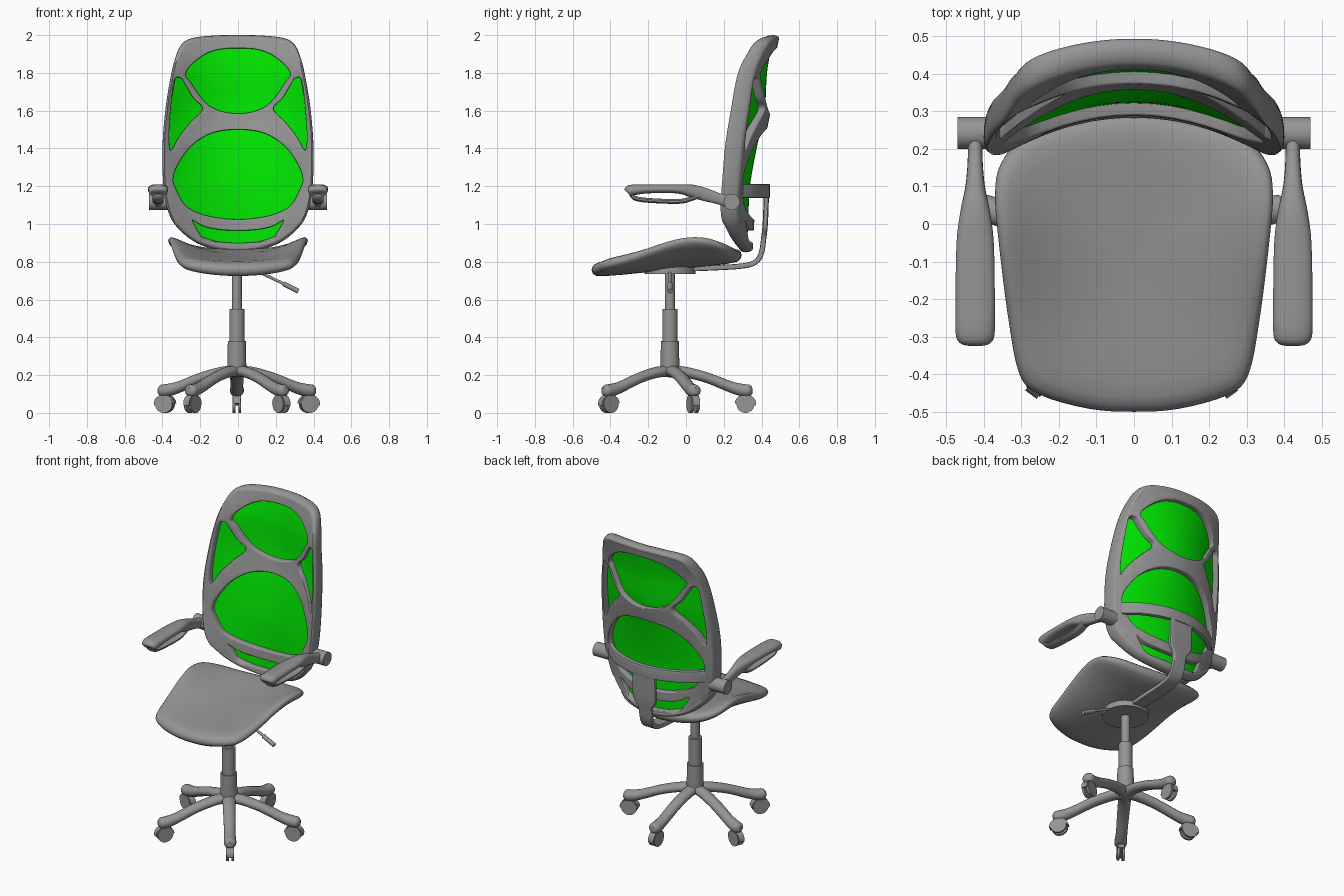
import bpy, bmesh
from math import sin, cos, pi, radians, exp
from mathutils import Vector as V

if "Cube" in bpy.data.objects:
    bpy.data.objects.remove(bpy.data.objects["Cube"])

CX, CY = -0.006, -0.085          # axis of the pedestal


def material(name, rgb):
    m = bpy.data.materials.new(name)
    m.diffuse_color = (*rgb, 1)
    m.use_nodes = True
    m.node_tree.nodes["Principled BSDF"].inputs["Base Color"].default_value = m.diffuse_color
    return m


GREY = material("dark_grey", (0.3, 0.3, 0.3))
GREEN = material("green_mesh", (0.0, 0.78, 0.0))


def finish(name, bm, angle=40, mat=GREY):
    bmesh.ops.recalc_face_normals(bm, faces=bm.faces)
    me = bpy.data.meshes.new(name)
    bm.to_mesh(me)
    bm.free()
    me.shade_smooth()
    me.set_sharp_from_angle(angle=radians(angle))
    me.materials.clear()
    me.materials.append(mat)
    ob = bpy.data.objects.new(name, me)
    bpy.context.collection.objects.link(ob)
    return ob


def spline(pts, k=5, closed=False):
    """Catmull-Rom resampling of tuples of any length."""
    n, out = len(pts), []
    get = (lambda i: pts[i % n]) if closed else (lambda i: pts[max(0, min(n - 1, i))])
    for i in range(n if closed else n - 1):
        a, b, c, d = (get(i + j) for j in (-1, 0, 1, 2))
        for s in range(k):
            t = s / k
            out.append(tuple(0.5 * (2 * q + (r - p) * t + (2 * p - 5 * q + 4 * r - w) * t * t
                                    + (3 * q - p - 3 * r + w) * t ** 3)
                             for p, q, r, w in zip(a, b, c, d)))
    return out if closed else out + [tuple(pts[-1])]


def mirrored(half, k=5):
    """Closed symmetric loop from points that run from x=0 to x=0."""
    return spline(half + [(-x, z) for x, z in half[::-1] if x > 0], k, True)


def loft(name, rings, angle=40, closed=False):
    bm = bmesh.new()
    rows = [[bm.verts.new(p) for p in r] for r in rings]
    n = len(rows[0])
    for a, b in zip(rows, rows[1:] + (rows[:1] if closed else [])):
        for i in range(n):
            bm.faces.new((a[i], a[(i + 1) % n], b[(i + 1) % n], b[i]))
    if not closed:
        bm.faces.new(rows[0])
        bm.faces.new(rows[-1][::-1])
    return finish(name, bm, angle)


def sweep(name, stations, side, p=2, n=16, angle=40):
    """Stations are (x, y, z, half width along side, half height)."""
    side, rings = V(side).normalized(), []
    pos = [V(s[:3]) for s in stations]
    for i, s in enumerate(stations):
        tan = pos[min(i + 1, len(pos) - 1)] - pos[max(i - 1, 0)]
        up = side.cross(tan).normalized()
        ring = []
        for j in range(n):
            a = 2 * pi * (j + 0.5) / n
            c, d = cos(a), sin(a)
            ring.append(pos[i] + side * s[3] * abs(c) ** (2 / p) * (1 if c > 0 else -1)
                        + up * s[4] * abs(d) ** (2 / p) * (1 if d > 0 else -1))
        rings.append(ring)
    return loft(name, rings, angle)


def rod(name, a, b, r, side, n=24):
    return sweep(name, [(*a, r, r), (*b, r, r)], side, n=n)


# ---------- pedestal ----------
prof = [(0.03, 0.195), (0.05, 0.205), (0.05, 0.24), (0.048, 0.38), (0.04, 0.38), (0.04, 0.55),
        (0.027, 0.55), (0.027, 0.75)]
loft("gas_column", [[(CX + r * cos(2 * pi * j / 32), CY + r * sin(2 * pi * j / 32), z)
                     for j in range(32)] for r, z in prof])

leg_prof = [(0.0, 0.218, 0.038, 0.03), (0.08, 0.216, 0.038, 0.029), (0.2, 0.185, 0.036, 0.028),
            (0.32, 0.138, 0.034, 0.03), (0.385, 0.12, 0.037, 0.034), (0.42, 0.118, 0.035, 0.032),
            (0.436, 0.118, 0.018, 0.018)]
for i in range(5):
    ang = pi / 2 + i * 2 * pi / 5
    d, s = V((cos(ang), sin(ang), 0)), V((-sin(ang), cos(ang), 0))
    hub = V((CX, CY, 0))
    sweep(f"base_leg_{i}", [(*(hub + d * r + V((0, 0, z))), w, h)
                            for r, z, w, h in spline(leg_prof, 4)], s)
    c = hub + d * 0.4 + V((0, 0, 0.048))
    for k in (-1, 1):
        rod(f"caster_wheel_{i}_{k}", c + s * k * 0.008, c + s * k * 0.023, 0.048, d)
    # half-round hood over the wheels, and its pin
    hood = [c + d * 0.057 * cos(t) + V((0, 0, 0.05 * sin(t)))
            for t in (radians(-10 + 17 * j) for j in range(12))]
    loft(f"caster_hood_{i}", [[p + s * w for p in hood] for w in (-0.019, 0.019)])
    rod(f"caster_pin_{i}", c, c + V((0, 0, 0.07)), 0.014, s, 12)

# ---------- seat ----------
outline = mirrored([(0, -0.5), (0.12, -0.492), (0.25, -0.455), (0.305, -0.4), (0.335, -0.25),
                    (0.36, -0.05), (0.37, 0.08), (0.355, 0.16), (0.3, 0.225), (0.2, 0.265),
                    (0, 0.295)], 4)


def seat_z(x, y, off):
    """Saddle whose sides rise, with a bowl-shaped underside."""
    w = (x / 0.37) ** 2
    k = 0.03 + 0.075 * exp(-((y + 0.02) / 0.26) ** 2)
    return 0.757 + 0.1 * (y + 0.5) + k * w ** 1.2 + off * (1 - 0.5 * w if off < 0 else 1)


cushion = [(0.02, 0.034), (0.25, 0.035), (0.5, 0.037), (0.65, 0.038), (0.8, 0.039), (0.9, 0.036),
           (0.96, 0.028), (0.99, 0.014), (1, 0), (0.985, -0.02), (0.94, -0.034), (0.8, -0.04),
           (0.6, -0.042), (0.3, -0.042), (0.02, -0.042)]
rings = []
for s, off in cushion:
    pts = [(x * s, -0.1 + (y + 0.1) * s) for x, y in outline]
    rings.append([(x, y, seat_z(x, y, off)) for x, y in pts])
loft("seat", rings, 60)
rod("seat_mount_plate", (CX, CY, 0.735), (CX, CY, 0.79), 0.135, (1, 0, 0), 40)
rod("lever_rod", (0.05, CY, 0.775), (0.25, CY, 0.68), 0.008, (0, 1, 0), 12)
rod("lever_paddle", (0.24, CY, 0.684), (0.32, CY, 0.644), 0.013, (0, 1, 0), 12)

# ---------- backrest ----------
# height, depth of the centre line, how far the sides wrap forward
shape = spline([(0.85, 0.318, 0.13), (1.0, 0.325, 0.14), (1.2, 0.335, 0.118), (1.4, 0.37, 0.135),
                (1.6, 0.412, 0.158), (1.8, 0.425, 0.155), (1.95, 0.45, 0.125), (2.0, 0.462, 0.11)], 6)


def bend(x, z, t):
    """Point of the backrest; t is the offset to the rear, thicker at the sides."""
    q = max(shape[0][0], min(shape[-1][0] - 1e-6, z))
    a, b = next((a, b) for a, b in zip(shape, shape[1:]) if q <= b[0])
    f = (q - a[0]) / (b[0] - a[0])
    w = (x / 0.4) ** 2
    y = a[1] + (b[1] - a[1]) * f - (a[2] + (b[2] - a[2]) * f) * w
    return (x, y + t * (1 + 0.6 * w if t > 0 else 1), z)


def curved_plate(name, loops, half, bevel, mat=GREY):
    """Flat outline with holes, cut into a grid and bent to the backrest."""
    cu = bpy.data.curves.new(name, 'CURVE')
    cu.dimensions, cu.fill_mode = '2D', 'BOTH'
    cu.extrude, cu.bevel_depth, cu.bevel_resolution, cu.offset = half - bevel, bevel, 2, -bevel
    for loop in loops:
        sp = cu.splines.new('POLY')
        sp.points.add(len(loop) - 1)
        for p, (x, z) in zip(sp.points, loop):
            p.co = (x, z, 0, 1)
        sp.use_cyclic_u = True
    tmp = bpy.data.objects.new(name + "_flat", cu)
    bpy.context.collection.objects.link(tmp)
    dg = bpy.context.evaluated_depsgraph_get()
    me = bpy.data.meshes.new_from_object(tmp.evaluated_get(dg))
    bm = bmesh.new()
    bm.from_mesh(me)
    bpy.data.objects.remove(tmp)
    bpy.data.meshes.remove(me)
    bmesh.ops.remove_doubles(bm, verts=bm.verts, dist=1e-5)
    cuts = [((x * 0.05, 0, 0), (1, 0, 0)) for x in range(-8, 9)]
    cuts += [((0, 0.85 + z * 0.05, 0), (0, 1, 0)) for z in range(24)]
    for co, no in cuts:
        bmesh.ops.bisect_plane(bm, geom=bm.verts[:] + bm.edges[:] + bm.faces[:],
                               dist=1e-5, plane_co=co, plane_no=no)
    for v in bm.verts:
        v.co = bend(v.co.x, v.co.y, -v.co.z)
    return finish(name, bm, 40, mat)


rim = mirrored([(0, 0.85), (0.12, 0.865), (0.22, 0.9), (0.3, 0.96), (0.36, 1.04), (0.393, 1.18),
                (0.4, 1.4), (0.385, 1.6), (0.362, 1.75), (0.335, 1.87), (0.3, 1.95),
                (0.24, 1.985), (0.12, 1.998), (0, 2.0)])
top_hole = [(0, 1.585), (0.08, 1.595), (0.15, 1.625), (0.2, 1.675), (0.25, 1.75), (0.277, 1.79),
            (0.25, 1.84), (0.17, 1.9), (0.09, 1.925), (0, 1.93)]
main_hole = [(0, 1.025), (0.1, 1.032), (0.2, 1.055), (0.28, 1.1), (0.33, 1.19), (0.343, 1.24),
             (0.32, 1.31), (0.25, 1.41), (0.14, 1.48), (0, 1.5)]
low_hole = [(0, 0.9), (0.1, 0.905), (0.175, 0.916), (0.21, 0.96), (0.24, 1.014), (0.232, 1.015),
            (0.18, 0.987), (0.1, 0.97), (0, 0.965)]
wing = spline([(0.335, 1.765), (0.3, 1.77), (0.28, 1.74), (0.235, 1.665), (0.187, 1.61),
               (0.25, 1.54), (0.31, 1.465), (0.357, 1.39), (0.364, 1.5), (0.352, 1.65)], 5, True)

# rounded roll around the outside, wider at the top and bottom than at the sides
inner, roll = [], []
for i, p in enumerate(rim):
    tan = V(rim[(i + 1) % len(rim)]) - V(rim[i - 1])
    n = V((tan.y, -tan.x)).normalized()
    w = 0.022 if abs(p[0]) < 0.33 else 0.013
    inner.append(tuple(V(p) - n * w * 0.7))
    roll.append([bend(*(V(p) + n * w * (cos(a) - 1)), 0.037 * sin(a))
                 for a in (2 * pi * j / 14 for j in range(14))])
loft("back_rim_roll", roll, 60, True)
curved_plate("back_frame", [inner, mirrored(top_hole), mirrored(main_hole), mirrored(low_hole),
                            wing, [(-x, z) for x, z in wing]], 0.036, 0.006)
curved_plate("back_mesh", [[(x * 0.95, 1.43 + (z - 1.43) * 0.96) for x, z in rim]],
             0.004, 0.0, GREEN)

# rear brace and the stem that carries the backrest
band = [(-0.335, 0.29), (-0.25, 0.36), (-0.12, 0.415), (0, 0.43), (0.12, 0.415), (0.25, 0.36),
        (0.335, 0.29)]
sweep("back_brace", [(x, y, 1.175, 0.037, 0.015) for x, y in spline(band, 4)], (0, 0, 1), 8)
stem = [(0.427, 1.2, 0.08), (0.422, 1.05, 0.08), (0.418, 0.98, 0.078), (0.412, 0.93, 0.047),
        (0.4, 0.85, 0.043), (0.37, 0.8, 0.043), (0.3, 0.778, 0.043), (0.15, 0.768, 0.043),
        (0.0, 0.762, 0.043)]
sweep("back_stem", [(0, y, z, w, 0.014) for y, z, w in spline(stem, 4)], (1, 0, 0), 8)

# ---------- armrests ----------
pad = [(-0.313, 1.168, 0.036, 0.014), (-0.306, 1.173, 0.048, 0.028), (-0.28, 1.18, 0.053, 0.029),
       (-0.2, 1.186, 0.053, 0.024), (-0.05, 1.186, 0.05, 0.024), (0.03, 1.175, 0.04, 0.034),
       (0.1, 1.156, 0.026, 0.035), (0.17, 1.135, 0.02, 0.03), (0.235, 1.117, 0.02, 0.034)]
loop = [(-0.29, 1.175), (-0.283, 1.148), (-0.25, 1.131), (-0.15, 1.122), (-0.03, 1.12),
        (0.03, 1.135), (0.07, 1.15)]
for side, m in (("left", -1), ("right", 1)):
    sweep(f"{side}_arm_pad", [(m * 0.423, *s) for s in spline(pad, 4)], (1, 0, 0), 2.6, 20)
    sweep(f"{side}_arm_loop", [(m * 0.423, y, z, 0.03, 0.013) for y, z in spline(loop, 4)],
          (1, 0, 0), 2.5, 12)
    rod(f"{side}_arm_pivot", (m * 0.36, 0.242, 1.117), (m * 0.47, 0.242, 1.117), 0.043, (0, 1, 0))
